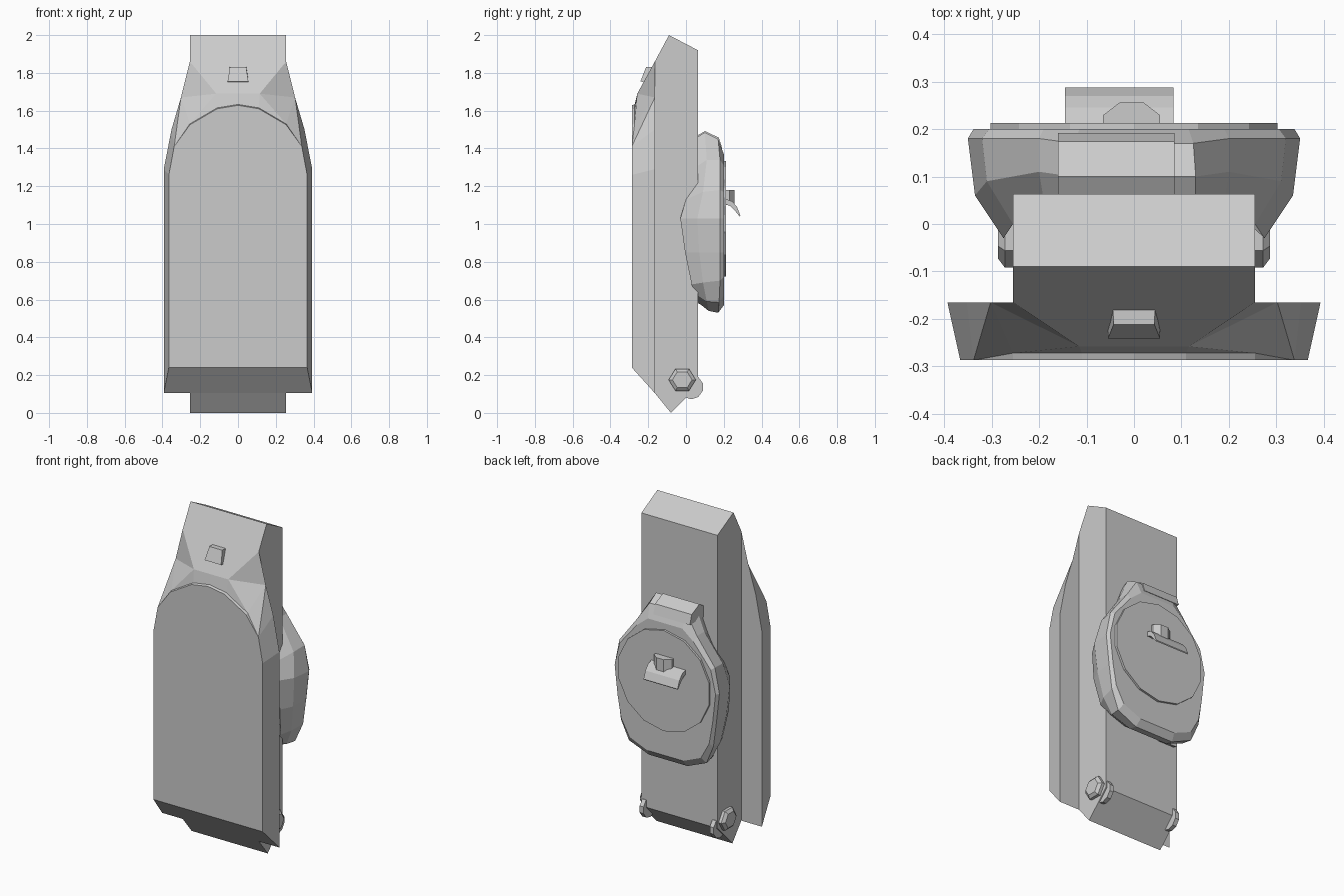
import bpy, bmesh
from math import cos, sin, tau

if "Cube" in bpy.data.objects:
    bpy.data.objects.remove(bpy.data.objects["Cube"])


def build(name, verts, faces, mirror=False):
    bm = bmesh.new()
    for s in ((1, -1) if mirror else (1,)):
        vs = [bm.verts.new((x * s, y, z)) for x, y, z in verts]
        for f in faces:
            bm.faces.new([vs[i] for i in f])
    bmesh.ops.remove_doubles(bm, verts=bm.verts, dist=1e-4)
    bmesh.ops.recalc_face_normals(bm, faces=bm.faces)
    me = bpy.data.meshes.new(name)
    bm.to_mesh(me)
    bm.free()
    ob = bpy.data.objects.new(name, me)
    bpy.context.collection.objects.link(ob)
    return ob


def loft(name, rings, mirror=False):
    n = len(rings[0])
    faces = [(r * n + i, r * n + (i + 1) % n, (r + 1) * n + (i + 1) % n, (r + 1) * n + i)
             for r in range(len(rings) - 1) for i in range(n)]
    faces += [tuple(range(n)), tuple(range((len(rings) - 1) * n, len(rings) * n))]
    return build(name, [v for r in rings for v in r], faces, mirror)


def prism_x(name, profile, x0, x1, mirror=False):
    return loft(name, [[(x, y, z) for y, z in profile] for x in (x0, x1)], mirror)


def circle(n, cx, cy, rx, ry, turn=0.0):
    return [(cx + rx * cos(tau * (i + turn) / n), cy + ry * sin(tau * (i + turn) / n)) for i in range(n)]


# Main slab
prism_x("main_body", [(-.165, .105), (-.08, 0), (.063, .145), (.063, 1.92), (-.09, 2), (-.165, 1.86)], -.255, .255)

# Wide front panel with arched face and sloping hood
P = {
    "b0": (.393, -.165, .105), "b1": (.393, -.165, 1.29), "b2": (.352, -.165, 1.5),
    "b3": (.302, -.165, 1.67), "b4": (.255, -.165, 1.86), "bt": (0, -.165, 1.86), "bb": (0, -.165, .105),
    "f0": (.366, -.287, .24), "f1": (.366, -.287, 1.26), "f2": (.338, -.287, 1.41),
    "f3": (.255, -.287, 1.525), "f4": (.11, -.287, 1.61), "f5": (0, -.287, 1.628), "fb": (0, -.287, .24),
    "s3": (.255, -.272, 1.53), "s4": (.11, -.272, 1.615), "s5": (0, -.272, 1.633),
    "h": (.115, -.258, 1.69), "hc": (0, -.258, 1.69),
}
panel_faces = ["fb f0 f1 f2 f3 f4 f5", "f0 b0 b1 f1", "f1 b1 b2 f2", "f2 b2 b3", "f2 b3 s3", "f2 s3 f3",
               "f3 s3 s4 f4", "f4 s4 s5 f5", "b3 b4 h", "b3 h s3", "h s4 s3", "h hc s5 s4",
               "b4 bt hc h", "fb bb b0 f0", "bb b0 b1 b2 b3 b4 bt"]
keys = list(P)
build("front_panel", list(P.values()), [[keys.index(k) for k in f.split()] for f in panel_faces], True)

# Small wedge catch on the hood
loft("hood_catch", [
    [(-.045, -.16, 1.83), (.045, -.16, 1.83), (.055, -.20, 1.745), (-.055, -.20, 1.745)],
    [(-.043, -.212, 1.83), (.043, -.212, 1.83), (.055, -.241, 1.755), (-.055, -.241, 1.755)]])

# Rear pod, wrapping round the slab sides; half rings from top to bottom
def full(half):
    return half + [(-x, y, z) for x, y, z in reversed(half)]

front = [(.13, .05, 1.455), (.19, .05, 1.30), (.255, .0, 1.13), (.275, -.03, 1.03), (.285, -.005, .85),
         (.265, .03, .68), (.22, .05, .63), (.12, .05, .595)]
middle = [(.13, .10, 1.485), (.20, .11, 1.34), (.31, .09, 1.17), (.335, .06, 1.03), (.32, .07, .85),
          (.295, .09, .69), (.25, .11, .59), (.13, .12, .54)]
rear = [(.125, .17, 1.45), (.20, .18, 1.34), (.32, .18, 1.18), (.35, .18, 1.03), (.33, .18, .85),
        (.31, .18, .70), (.26, .175, .585), (.13, .17, .53)]
back = [(.115, .2, 1.37), (.19, .2, 1.31), (.305, .2, 1.17), (.338, .2, 1.03), (.318, .2, .85),
        (.295, .2, .72), (.24, .2, .62), (.12, .2, .57)]
loft("rear_pod", [full(r) for r in (front, middle, rear, back)])

# Raised band over the pod top
prism_x("pod_top_band", [(.055, 1.40), (.055, 1.465), (.10, 1.492), (.174, 1.457), (.192, 1.40)], -.16, .085)

# Round cover on the pod
disc = circle(14, 0, 1.028, .31, .305, .5)
loft("pod_cover", [[(x, y, z) for x, z in disc] for y in (.19, .213)])

# Latch: curved tab and eight-sided knob
prism_x("latch_tab", [(.205, 1.135), (.245, 1.12), (.27, 1.09), (.288, 1.045), (.284, 1.04),
                      (.255, 1.075), (.235, 1.095), (.205, 1.105)], -.145, .083)
loft("latch_knob", [[(x, y, z) for x, y in circle(8, -.005, .21, .065, .05, .5)] for z in (1.1, 1.18)])

# Small foot under the pod
prism_x("pod_foot", [(.05, .64), (.05, .585), (.09, .57), (.11, .64)], -.23, -.12)

# Hexagonal side bolts and thin round tabs at the lower rear corners
hexa = [circle(6, -.02, .175, r, r * .93) for r in (.072, .072, .052)]
loft("side_bolt", [[(x, y, z) for y, z in ring] for x, ring in zip((.25, .272, .287), hexa)], True)
prism_x("rear_corner_tab", circle(10, .027, .137, .065, .065, .5), .222, .248, True)
